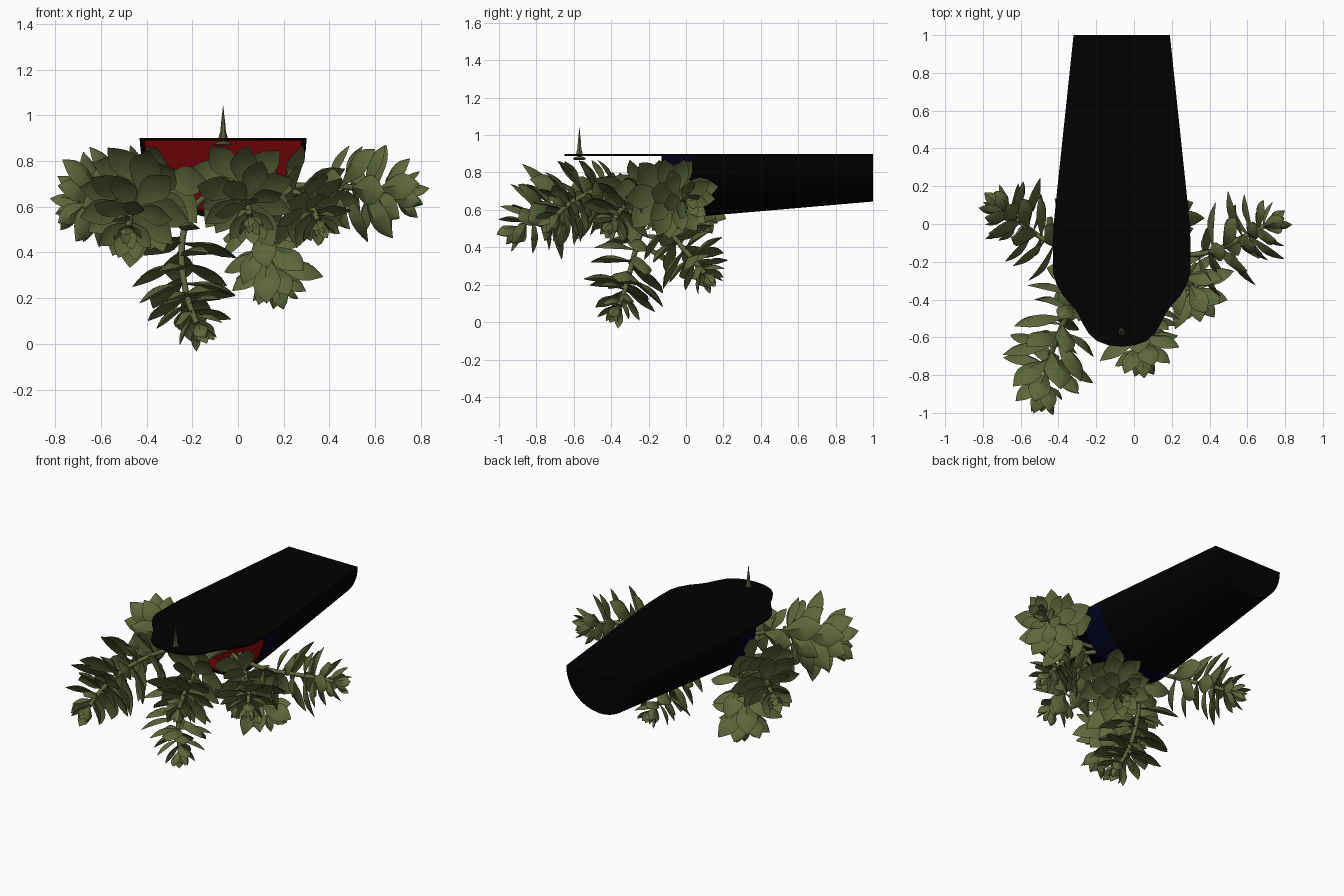
import bpy, bmesh, math, random
from mathutils import Vector, Matrix
from mathutils.geometry import interpolate_bezier

if "Cube" in bpy.data.objects:
    bpy.data.objects.remove(bpy.data.objects["Cube"])

random.seed(4)
CX = -0.065   # centre line of the trough


def material(name, rgb):
    m = bpy.data.materials.new(name)
    m.diffuse_color = (*rgb, 1)
    m.use_nodes = True
    m.node_tree.nodes["Principled BSDF"].inputs["Base Color"].default_value = m.diffuse_color
    return m


BLACK = material("black", (0.0002, 0.0002, 0.0002))
BLUE = material("dark_blue", (0.0003, 0.0003, 0.012))
RED = material("deep_red", (0.135, 0.0005, 0.001))
GREEN = material("olive_green", (0.11, 0.136, 0.043))


def finish(bm, name, mats, angle=None):
    bmesh.ops.recalc_face_normals(bm, faces=bm.faces)
    me = bpy.data.meshes.new(name)
    bm.to_mesh(me)
    bm.free()
    ob = bpy.data.objects.new(name, me)
    bpy.context.collection.objects.link(ob)
    for m in mats:
        me.materials.append(m)
    if angle:
        bpy.ops.object.select_all(action='DESELECT')
        ob.select_set(True)
        bpy.context.view_layer.objects.active = ob
        bpy.ops.object.shade_smooth_by_angle(angle=math.radians(angle))
    return ob


def bridge(bm, a, b, closed=True):
    n = len(a)
    return [bm.faces.new((a[i], a[(i + 1) % n], b[(i + 1) % n], b[i]))
            for i in range(n if closed else n - 1)]


# half-round trough: flat top, elliptical bottom, tapering to the back
def section(bm, y, inset=0.0, n=24):
    half = 0.365 - max(0, y + 0.05) * 0.105 - inset
    depth = 0.345 - (y + 0.1) * 0.086 - inset
    return [bm.verts.new((CX + half * math.cos(math.pi * i / n), y,
                          0.895 - depth * math.sin(math.pi * i / n)))
            for i in range(n + 1)]


bm = bmesh.new()
front, seam, back = (section(bm, y) for y in (-0.13, 0.03, 1.0))
inner_front, inner_back = section(bm, -0.13, 0.02), section(bm, -0.03, 0.02)
for f in bridge(bm, front, seam, False):
    f.material_index = 1
bridge(bm, seam, back)
bm.faces.new(back)
bridge(bm, front, inner_front, False)          # black lip
for f in bridge(bm, inner_front, inner_back, False) + [bm.faces.new(inner_back)]:
    f.material_index = 2
finish(bm, "trough", [BLACK, BLUE, RED], 40)

# thin lid with a rounded nose
half_outline = [(0.255, 1.0), (0.345, 0.15), (0.36, 0.0), (0.365, -0.12), (0.363, -0.26),
                (0.345, -0.32), (0.31, -0.38), (0.265, -0.43), (0.235, -0.47),
                (0.205, -0.53), (0.175, -0.58), (0.13, -0.62), (0.07, -0.642)]
outline = half_outline + [(0, -0.65)] + [(-x, y) for x, y in reversed(half_outline)]
bm = bmesh.new()
low, top = ([bm.verts.new((CX + x, y, z)) for x, y in outline] for z in (0.889, 0.9))
bridge(bm, low, top)
bm.faces.new(low)
bm.faces.new(top)
finish(bm, "lid", [BLACK])

# small spike standing on the nose
bm = bmesh.new()
rings = []
for r, z in [(0.03, 0.867), (0.042, 0.874), (0.03, 0.881), (0.012, 0.886), (0.02, 0.903),
             (0.012, 0.93), (0.009, 0.97), (0.005, 1.0), (0.001, 1.04)]:
    rings.append([bm.verts.new((CX + r * math.cos(k * math.pi / 3),
                                -0.57 + r * math.sin(k * math.pi / 3), z)) for k in range(6)])
for a, b in zip(rings, rings[1:]):
    bridge(bm, a, b)
bm.faces.new(rings[0])
bm.faces.new(rings[-1])
finish(bm, "nose_spike", [GREEN], 40)


# one pointed, cupped, fleshy leaf; origin at its base, local x = length, z = inner side
def add_leaf(bm, mat, length, width):
    prev = None
    prof = [(0, 0.12), (0.15, 0.3), (0.32, 0.68), (0.5, 0.97), (0.64, 1.0),
            (0.78, 0.78), (0.9, 0.4), (1.0, 0.02)]
    for u, w in prof:
        h = w * width / 2
        z = 0.14 * length * u * u          # tip curls inward
        ring = [bm.verts.new(mat @ Vector(p)) for p in (
            (u * length, -h, z), (u * length, 0, z - 0.25 * h),
            (u * length, h, z), (u * length, 0, z - 0.45 * h - 0.002))]
        if prev:
            bridge(bm, prev, ring)
        else:
            bm.faces.new(ring)
        prev = ring
    bm.faces.new(prev)


def frame(t):
    side = t.cross(Vector((0.13, 0.2, 1)) if abs(t.z) < 0.9 else Vector((1, 0.1, 0))).normalized()
    return side, t.cross(side).normalized()


# a succulent shoot: stem, loose leaves along it and a rosette at the tip
def shoot(name, pts, loose, size):
    path = interpolate_bezier(*[Vector(p) for p in pts], 25)
    tang = [(path[min(i + 1, 24)] - path[max(i - 1, 0)]).normalized() for i in range(25)]
    bm = bmesh.new()
    prev = None
    for p, t in zip(path, tang):
        s, n = frame(t)
        ring = [bm.verts.new(p + 0.014 * (s * math.cos(a) + n * math.sin(a)))
                for a in (k * math.pi / 4 for k in range(8))]
        if prev:
            bridge(bm, prev, ring)
        else:
            bm.faces.new(ring)
        prev = ring
    bm.faces.new(prev)

    def place(i, k, tilt, length):
        a = k * 2.39996 + random.uniform(-0.2, 0.2)
        s, n = frame(tang[i])
        out = s * math.cos(a) + n * math.sin(a)
        x = out * math.cos(tilt) + tang[i] * math.sin(tilt)
        z = tang[i] * math.cos(tilt) - out * math.sin(tilt)
        y = z.cross(x)
        if x.z > 0.05:                     # keep leaves under the lid
            length = min(length, max(0.09, (0.875 - path[i].z) / (x.z + 0.14 * max(0, z.z))))
        m = Matrix((x, y, z)).transposed().to_4x4()
        m.translation = path[i]
        add_leaf(bm, m, length, length * 0.52)

    for k in range(loose):
        i = round(10 + 10 * k / max(1, loose - 1))
        place(i, k, math.radians(random.uniform(0, 20)), size * random.uniform(0.94, 1.08))
    for k in range(18):
        f = k / 17
        place(20 + min(4, int(f * 6)), k + loose, math.radians(-2 + 72 * f ** 1.2),
              size * (0.93 - 0.55 * f))
    finish(bm, name, [GREEN], 50)


shoot("front_left_shoot", [(-0.12, -0.05, 0.66), (-0.26, -0.3, 0.80),
                           (-0.46, -0.62, 0.71), (-0.48, -0.89, 0.51)], 20, 0.27)
shoot("back_left_shoot", [(-0.16, -0.05, 0.68), (-0.36, -0.25, 0.72),
                          (-0.55, -0.02, 0.68), (-0.70, 0.09, 0.60)], 15, 0.235)
shoot("right_shoot", [(0.05, -0.05, 0.68), (0.30, -0.28, 0.70),
                      (0.50, -0.10, 0.70), (0.71, 0.0, 0.65)], 14, 0.24)
shoot("hanging_left_shoot", [(-0.10, -0.05, 0.66), (-0.28, -0.28, 0.62),
                             (-0.28, -0.26, 0.30), (-0.18, -0.36, 0.09)], 14, 0.24)
shoot("hanging_right_shoot", [(0.0, -0.05, 0.66), (0.08, -0.25, 0.62),
                              (0.12, -0.03, 0.42), (0.17, 0.10, 0.26)], 14, 0.22)
shoot("front_shoot", [(-0.05, -0.05, 0.68), (-0.02, -0.3, 0.76),
                      (0.03, -0.55, 0.74), (0.05, -0.70, 0.56)], 15, 0.235)
shoot("front_right_shoot", [(0.0, -0.05, 0.66), (0.16, -0.2, 0.73),
                            (0.30, -0.30, 0.68), (0.35, -0.39, 0.54)], 14, 0.22)
